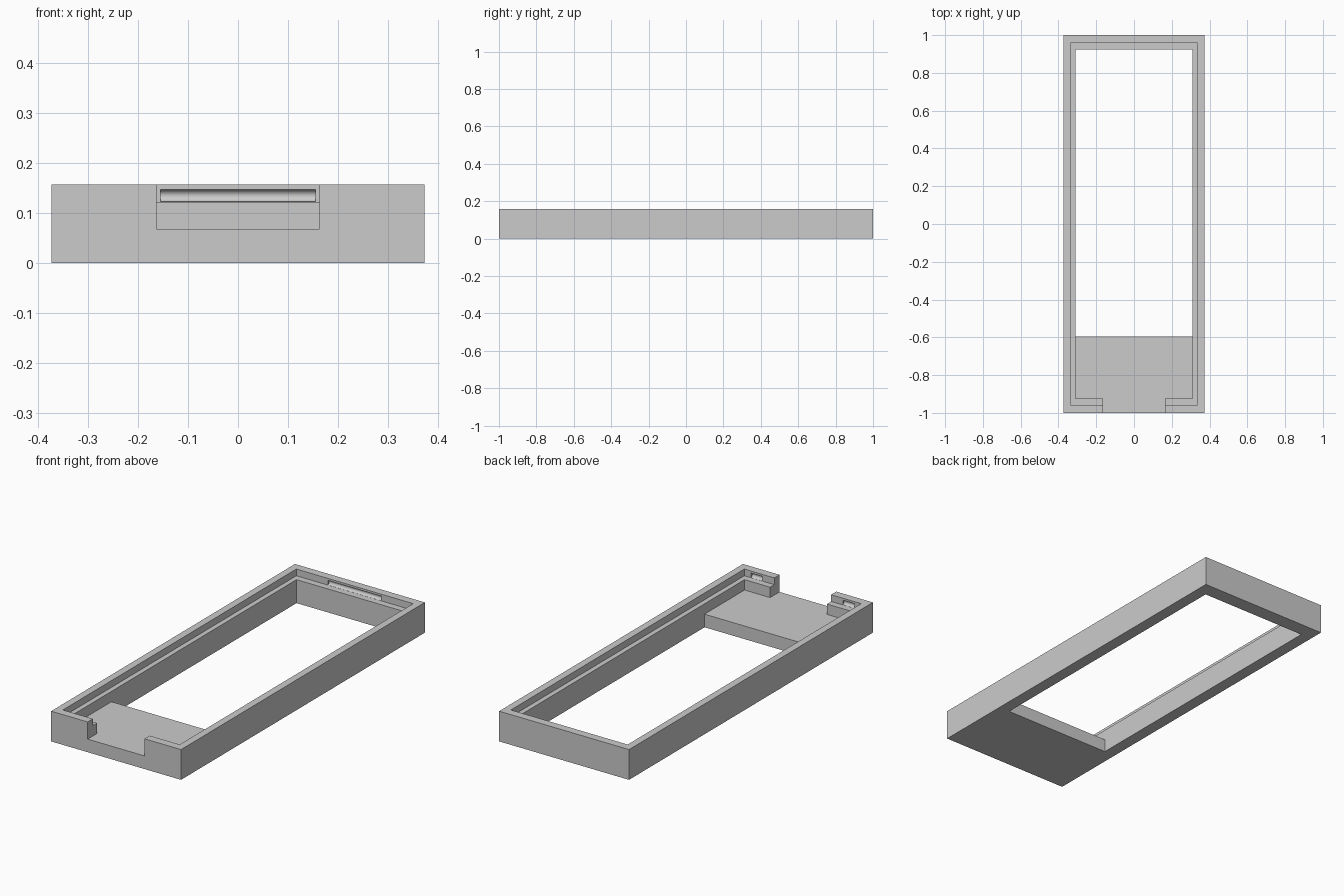
import bpy
import math

default = bpy.data.objects.get("Cube")
if default:
    bpy.data.objects.remove(default, do_unlink=True)

# Main dimensions
HALF_X, HALF_Y, HEIGHT = 0.373, 1.0, 0.157
STEP_X, STEP_Y, LEDGE_Z = 0.3355, 0.9576, 0.122
INNER_X, INNER_Y, FLOOR_Z = 0.31, 0.923, 0.068
FLOOR_END, NOTCH_X = -0.595, 0.163
ABOVE = 0.3
GROOVE_R, GROOVE_Z = 0.012, 0.1345

grey = bpy.data.materials.new("plain grey")
grey.use_nodes = True
colour = (0.6, 0.6, 0.6, 1.0)
grey.diffuse_color = colour
for node in grey.node_tree.nodes:
    if node.type == "BSDF_PRINCIPLED":
        node.inputs["Base Color"].default_value = colour


def box(name, x, y, z):
    """Box from (min, max) ranges on each axis."""
    centre = [(a + b) / 2 for a, b in (x, y, z)]
    bpy.ops.mesh.primitive_cube_add(size=1, location=centre)
    obj = bpy.context.object
    obj.name = name
    obj.scale = [b - a for a, b in (x, y, z)]
    bpy.ops.object.transform_apply(location=True, rotation=True, scale=True)
    return obj


def groove(name, x, y):
    """Round bar lying along x, used to cut a half-round snap groove."""
    bpy.ops.mesh.primitive_cylinder_add(
        vertices=24, radius=GROOVE_R, depth=x[1] - x[0],
        location=((x[0] + x[1]) / 2, y, GROOVE_Z),
        rotation=(0, math.pi / 2, 0))
    obj = bpy.context.object
    obj.name = name
    bpy.ops.object.transform_apply(location=True, rotation=True, scale=True)
    return obj


def cut(target, cutter):
    """Subtract the cutter from the target and discard it."""
    cutter.hide_render = True
    mod = target.modifiers.new("cut", "BOOLEAN")
    mod.operation = "DIFFERENCE"
    mod.solver = "EXACT"
    mod.object = cutter
    bpy.ops.object.select_all(action="DESELECT")
    bpy.context.view_layer.objects.active = target
    target.select_set(True)
    bpy.ops.object.modifier_apply(modifier=mod.name)
    bpy.data.objects.remove(cutter, do_unlink=True)


# Tray frame
frame = box("tray_frame", (-HALF_X, HALF_X), (-HALF_Y, HALF_Y), (0, HEIGHT))
frame.data.materials.append(grey)

# Inner cavity down to the front floor block, then the open window behind it
cut(frame, box("cavity_cutter", (-INNER_X, INNER_X), (-INNER_Y, INNER_Y),
               (FLOOR_Z, ABOVE)))
cut(frame, box("window_cutter", (-INNER_X, INNER_X), (FLOOR_END, INNER_Y),
               (-ABOVE, ABOVE)))

# Ledge around the rim for a lid
cut(frame, box("ledge_cutter", (-STEP_X, STEP_X), (-STEP_Y, STEP_Y),
               (LEDGE_Z, ABOVE)))

# Notch through the front wall, level with the floor
cut(frame, box("notch_cutter", (-NOTCH_X, NOTCH_X), (-HALF_Y - ABOVE, -0.8),
               (FLOOR_Z, ABOVE)))

# Snap grooves: one long at the back, two short at the front
cut(frame, groove("back_groove_cutter", (-0.155, 0.155), STEP_Y))
for side in (-1, 1):
    ends = sorted((side * 0.23, side * 0.298))
    cut(frame, groove("front_groove_cutter", ends, -STEP_Y))

bpy.ops.object.select_all(action="DESELECT")
bpy.context.view_layer.objects.active = frame
frame.select_set(True)
bpy.ops.object.shade_smooth_by_angle(angle=math.radians(30))
